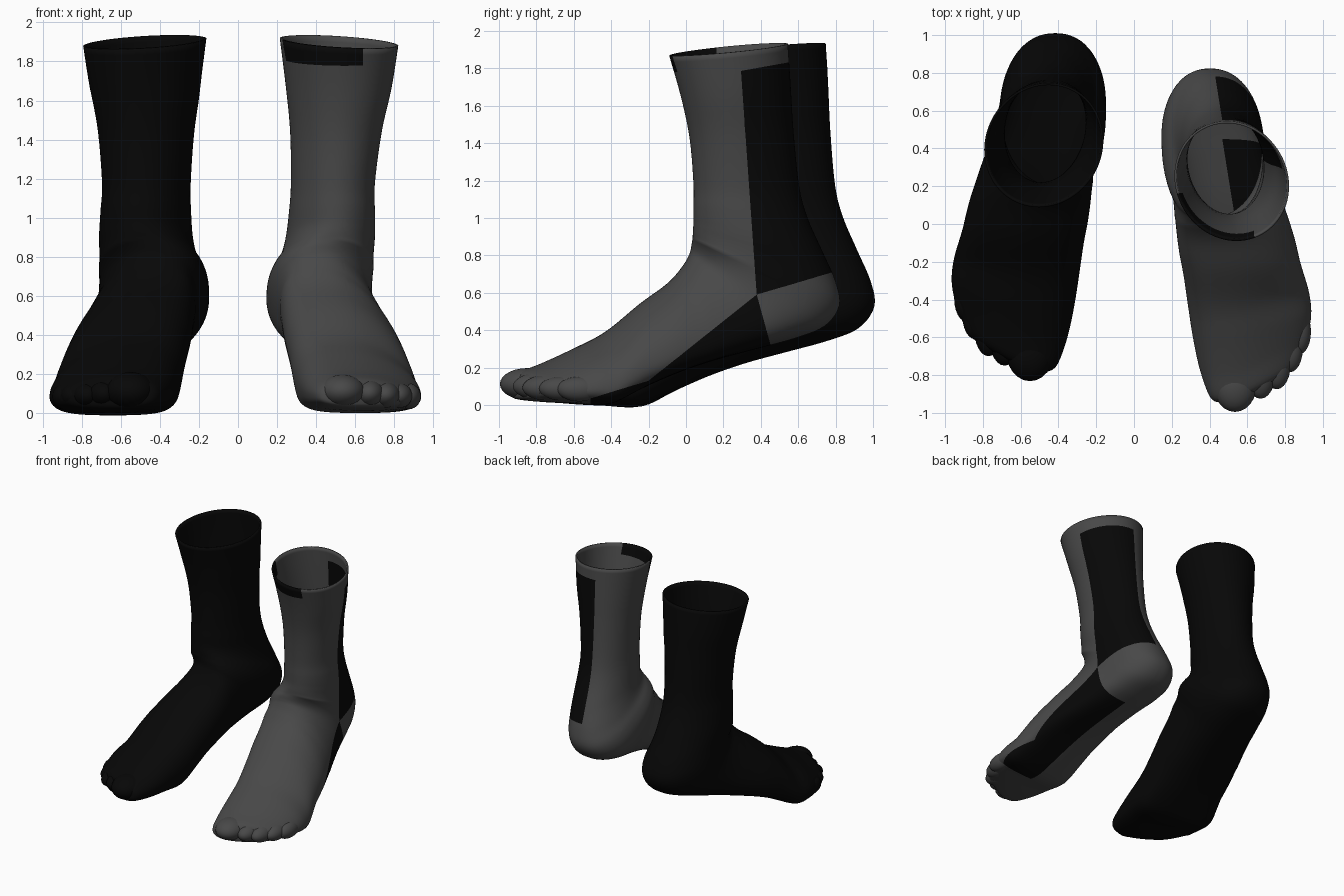
import bpy, bmesh, math
from mathutils import Vector

if "Cube" in bpy.data.objects:
    bpy.data.objects.remove(bpy.data.objects["Cube"])

# Stations from toe to cuff: front/top point (y, z), sole/back point (y, z), left x, right x
ST = [
    (-.96, .13, -.96, .06, .48, .76), (-.93, .175, -.94, .03, .415, .86),
    (-.80, .222, -.80, .015, .365, .92), (-.62, .30, -.64, .008, .33, .945),
    (-.44, .39, -.46, .003, .305, .935), (-.25, .54, -.28, .07, .285, .90),
    (-.10, .65, -.06, .165, .26, .855), (-.02, .74, .14, .235, .245, .80),
    (.015, .80, .36, .295, .22, .745), (.025, .83, .58, .355, .175, .71),
    (.03, .86, .74, .42, .155, .695), (.035, .89, .82, .53, .17, .69),
    (.037, .93, .80, .66, .215, .692), (.04, .98, .73, .82, .245, .70),
    (.04, 1.06, .65, 1.0, .262, .70), (.04, 1.18, .605, 1.17, .272, .70),
    (.02, 1.42, .575, 1.46, .268, .735), (-.025, 1.64, .56, 1.70, .245, .785),
    (-.09, 1.87, .545, 1.93, .215, .82)]
# Toe bumps: centre, radii
TOES = [((.535, -.85, .112), (.115, .145, .085)), ((.67, -.785, .10), (.08, .14, .072)),
        ((.755, -.74, .092), (.075, .135, .068)), ((.825, -.665, .088), (.068, .12, .064)),
        ((.875, -.57, .085), (.062, .12, .066))]
SEG, SUB = 80, 5

# Panel borders as side-view lines (y, z) -> (y, z)
LEG_FRONT = ((.378, .59), (.294, 1.786))
LEG_TOP = ((.294, 1.786), (.54, 1.83))
HEEL_TOP = ((.378, .59), (.784, .71))
HEEL_FRONT = ((.455, .31), (.378, .59))
SOLE_TOP = ((-.2, .13), (.378, .59))
BALL_TOP = ((-.51, .035), (-.2, .13))
TAB_LOW = ((-.09, 1.775), (.54, 1.845))


def clamp(v):
    return max(0.0, min(1.0, v))


def left_of(line, y, z):
    (y0, z0), (y1, z1) = line
    return (y1 - y0) * (z - z0) - (z1 - z0) * (y - y0) > 0


def spline(i, t):
    n = len(ST) - 1
    a, b, c, d = (ST[max(0, min(n, k))] for k in (i - 1, i, i + 1, i + 2))
    return [.5 * (2 * q + (r - p) * t + (2 * p - 5 * q + 4 * r - s) * t * t
                  + (3 * q - p - 3 * r + s) * t ** 3) for p, q, r, s in zip(a, b, c, d)]


def power(v, e):
    return math.copysign(abs(v) ** e, v)


def ring(u):
    i = min(int(u), len(ST) - 2)
    ty, tz, by, bz, l, r = spline(i, u - i)
    foot = clamp((11 - u) / 4)
    bias = .95 * foot * (.5 + .5 * clamp((u - 1) / 4))   # widest near the sole
    arch = clamp((u - 4) / 1.5) * foot                   # hollow inner side
    ridge = .12 * foot * clamp(u / 4)                    # instep ridge lies inward
    ex = .87 + .13 * clamp((u - 11) / 2)                 # leg is a true ellipse
    pts = []
    for k in range(SEG):
        a = 2 * math.pi * k / SEG
        c, s = math.cos(a), math.sin(a)
        p = .5 + .5 * power(s, ex)
        p += bias * (1 - .6 * arch * clamp(.5 - c)) * p * (1 - p)
        y, z = ty + (by - ty) * p, tz + (bz - tz) * p
        x = (l + r) / 2 + (r - l) / 2 * power(c, ex) - .08 * (y - (ty + by) / 2)
        x -= ridge * (1 - p) ** 2
        d = (x - .55 + math.sqrt((x - .55) ** 2 + .01)) / 2
        y += .62 * clamp((-.2 - y) / .7) * d                  # slanted toe line
        z -= .055 * (x - .515) * clamp((z - 1.5) / .4)        # tilted cuff
        pts.append((x, y, z))
    return pts


def panel(c):
    x, y, z = c
    leg = (x + .16 * y > .555 and not left_of(LEG_FRONT, y, z) and left_of(HEEL_TOP, y, z)
           and not left_of(LEG_TOP, y, z))
    sole = (x + .16 * y > .54 and y > -.51 and left_of(HEEL_FRONT, y, z)
            and not (left_of(BALL_TOP, y, z) and left_of(SOLE_TOP, y, z)))
    tab = x < .64 and y < .16 and left_of(TAB_LOW, y, z)
    return leg or sole or tab


def material(name, v):
    m = bpy.data.materials.new(name)
    m.diffuse_color = (v, v, v, 1)
    m.use_nodes = True
    m.node_tree.nodes["Principled BSDF"].inputs["Base Color"].default_value = m.diffuse_color
    return m


def make_sock(name, mats, panels, mirror):
    bm = bmesh.new()
    # foot and leg tube
    n = (len(ST) - 1) * SUB
    rings = [[bm.verts.new(p) for p in ring(j / SUB)] for j in range(n + 1)]
    for a, b in zip(rings, rings[1:]):
        for k in range(SEG):
            m = (k + 1) % SEG
            bm.faces.new((a[k], a[m], b[m], b[k]))
    bm.faces.new(rings[0])
    # crisp panel borders
    if panels:
        cuts = [((0, *a), (0, b[1] - a[1], a[0] - b[0])) for a, b in
                (LEG_FRONT, LEG_TOP, HEEL_TOP, HEEL_FRONT, SOLE_TOP, BALL_TOP, TAB_LOW)]
        cuts += [((.555, 0, 0), (1, .16, 0)), ((.54, 0, 0), (1, .16, 0)), ((.64, 0, 0), (1, 0, 0)),
                 ((0, .16, 0), (0, 1, 0)), ((0, -.51, 0), (0, 1, 0))]
        for co, no in cuts:
            bmesh.ops.bisect_plane(bm, geom=bm.verts[:] + bm.edges[:] + bm.faces[:],
                                   dist=1e-3, plane_co=co, plane_no=Vector(no).normalized())
        bmesh.ops.remove_doubles(bm, verts=bm.verts[:], dist=.0015)
        for f in bm.faces:
            f.material_index = int(panel(f.calc_center_median()))
    # toes
    for c, r in TOES:
        new = bmesh.ops.create_uvsphere(bm, u_segments=24, v_segments=14, radius=1)['verts']
        for v in new:
            v.co = Vector([c[k] + r[k] * v.co[k] for k in range(3)])
    # the other foot: mirrored, with the leg leaning slightly inward
    if mirror:
        for v in bm.verts:
            x, y, z = v.co
            v.co = Vector((-x - .015 + .055 * clamp((z - .6) / 1.0),
                           y + .175 + .015 * clamp((z - .8) / 1.0), z))
    bmesh.ops.recalc_face_normals(bm, faces=bm.faces[:])
    me = bpy.data.meshes.new(name)
    bm.to_mesh(me)
    bm.free()
    for m in mats:
        me.materials.append(m)
    ob = bpy.data.objects.new(name, me)
    bpy.context.collection.objects.link(ob)
    bpy.ops.object.select_all(action='DESELECT')
    ob.select_set(True)
    bpy.context.view_layer.objects.active = ob
    bpy.ops.object.shade_smooth_by_angle(angle=math.radians(50))
    # fabric thickness
    s = ob.modifiers.new("thickness", 'SOLIDIFY')
    s.thickness, s.offset = .012, -1


grey = material("charcoal grey", .065)
black = material("black", .0022)
make_sock("grey_sock", [grey, black], True, False)
make_sock("black_sock", [black], False, True)
